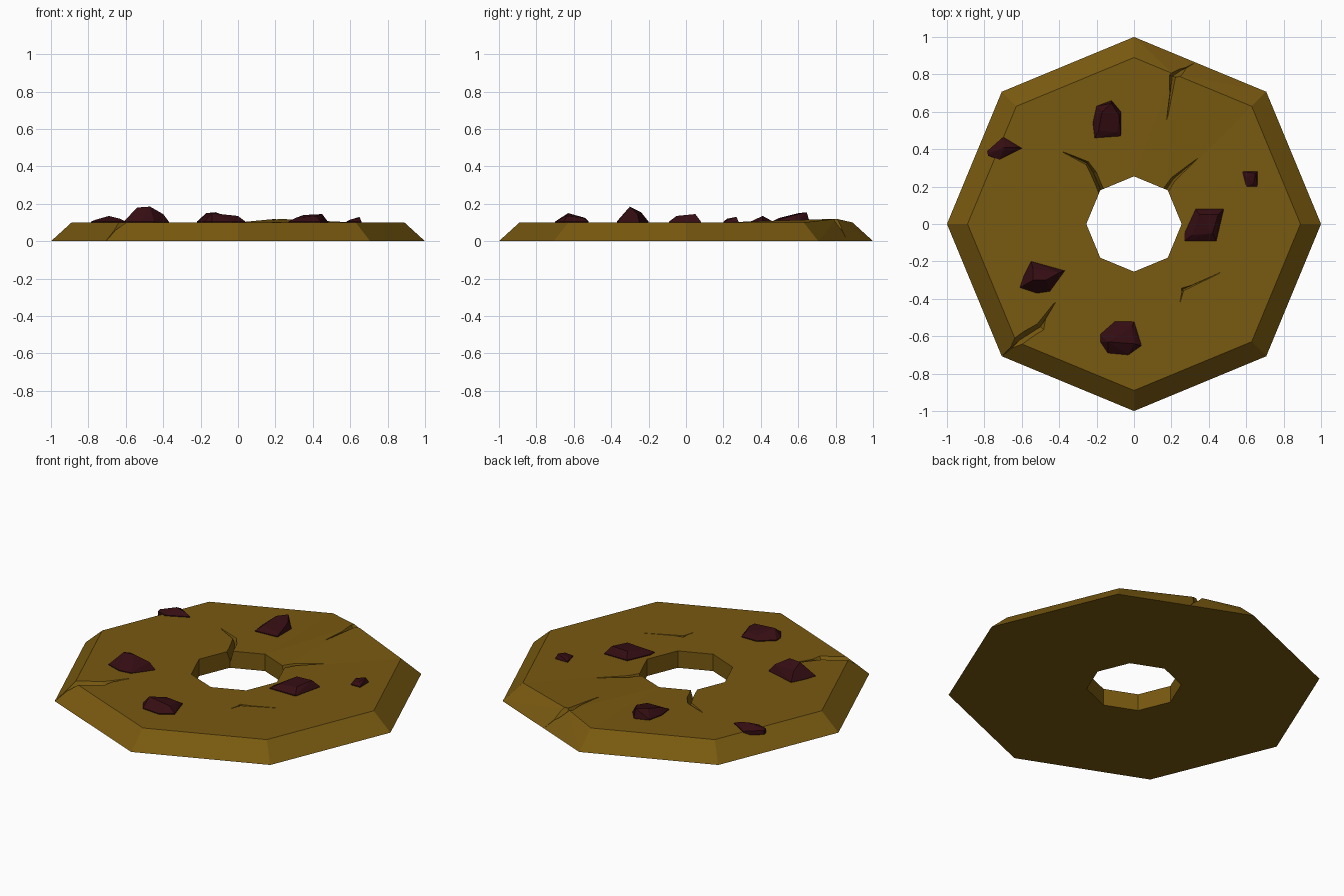
import bpy
import bmesh
import math
from mathutils import Vector

cube = bpy.data.objects.get("Cube")
if cube:
    bpy.data.objects.remove(cube, do_unlink=True)


def material(name, colour):
    mat = bpy.data.materials.new(name)
    mat.use_nodes = True
    mat.diffuse_color = (*colour, 1)
    shader = mat.node_tree.nodes["Principled BSDF"]
    shader.inputs["Base Color"].default_value = (*colour, 1)
    shader.inputs["Roughness"].default_value = 0.8
    return mat


dough = material("golden dough", (0.19, 0.10, 0.005))
chocolate = material("dark chocolate", (0.034, 0.004, 0.006))


def add_object(name, bm, mat):
    bmesh.ops.recalc_face_normals(bm, faces=bm.faces)
    mesh = bpy.data.meshes.new(name)
    bm.to_mesh(mesh)
    bm.free()
    mesh.materials.append(mat)
    obj = bpy.data.objects.new(name, mesh)
    bpy.context.collection.objects.link(obj)
    return obj


# Octagonal ring with a sloping rim and a straight central hole
SIDES = 8
TOP = 0.1


def ring(bm, radius, z):
    angles = [math.tau * i / SIDES for i in range(SIDES)]
    return [bm.verts.new((radius * math.cos(a), radius * math.sin(a), z)) for a in angles]


bm = bmesh.new()
rings = [ring(bm, 1, 0), ring(bm, 0.89, TOP), ring(bm, 0.255, TOP), ring(bm, 0.255, 0)]
for lower, upper in zip(rings, rings[1:] + rings[:1]):
    for i in range(SIDES):
        j = (i + 1) % SIDES
        bm.faces.new((lower[i], lower[j], upper[j], upper[i]))

# Slight lift of the top edge where the rear crack breaks through
start, end = rings[1][2], rings[1][1]
edge = bm.edges.get((start, end))
_, lifted = bmesh.utils.edge_split(edge, start, 0.33)
lifted.co.z = 0.12
for target in (rings[2][1], rings[2][2], rings[0][1], rings[0][2]):
    face = next(f for f in lifted.link_faces if target in f.verts)
    bmesh.utils.face_split(face, lifted, target)
body = add_object("cookie_body", bm, dough)


# Each crack is a V-shaped groove along a path of (x, y, surface z, half width, depth)
def crack(name, path):
    bm = bmesh.new()
    points = [Vector(p[:3]) for p in path]
    sections = []
    for i, (x, y, z, width, depth) in enumerate(path):
        along = points[min(i + 1, len(path) - 1)] - points[max(i - 1, 0)]
        side = Vector((-along.y, along.x, 0)).normalized()
        above = 0.06
        spread = side * width * (1 + min(above / depth, 1.5))
        high = Vector((x, y, z + above))
        sections.append([bm.verts.new(c) for c in
                         (high + spread, high - spread, Vector((x, y, z - depth)))])
    for a, b in zip(sections, sections[1:]):
        for i in range(3):
            j = (i + 1) % 3
            bm.faces.new((a[i], a[j], b[j], b[i]))
    bm.faces.new(sections[0])
    bm.faces.new(sections[-1][::-1])
    bmesh.ops.triangulate(bm, faces=bm.faces)
    cutter = add_object(name, bm, dough)
    cutter.hide_render = True
    cutter.hide_set(True)
    cut = body.modifiers.new(name, "BOOLEAN")
    cut.operation = "DIFFERENCE"
    cut.solver = "EXACT"
    cut.object = cutter
    return cutter


cutters = [
    crack("hole_crack_right", [(-.16, .14, TOP, .018, .07), (-.215, .27, TOP, .016, .05),
                               (-.25, .325, TOP, .012, .03), (-.38, .385, TOP, .001, .005)]),
    crack("hole_crack_left", [(.15, .15, TOP, .018, .06), (.21, .24, TOP, .012, .04),
                              (.34, .35, TOP, .001, .005)]),
    crack("short_crack", [(.245, -.42, TOP, .001, .005), (.26, -.35, TOP, .014, .02),
                          (.46, -.26, TOP, .001, .005)]),
    crack("corner_crack", [(-.71, -.71, 0, .003, .01), (-.61, -.62, TOP, .025, .04),
                           (-.5, -.55, TOP, .028, .03), (-.42, -.42, TOP, .001, .005)]),
    crack("rear_crack", [(.175, .56, .11, .001, .005), (.205, .79, .12, .018, .04),
                         (.25, .82, .08, .015, .03), (.34, .87, 0, .002, .01)]),
]

# Apply the grooves and drop their cutters
bpy.context.view_layer.update()
cut_mesh = bpy.data.meshes.new_from_object(
    body.evaluated_get(bpy.context.evaluated_depsgraph_get()))
body.modifiers.clear()
body.data = cut_mesh
for cutter in cutters:
    bpy.data.objects.remove(cutter, do_unlink=True)


# Chocolate chunks: faceted hulls between a base outline and a few top corners
def chunk(name, outline, peaks, base=0.09):
    bm = bmesh.new()
    for x, y in outline:
        bm.verts.new((x, y, base))
        bm.verts.new((x, y, TOP + 0.005))
    for peak in peaks:
        bm.verts.new(peak)
    hull = bmesh.ops.convex_hull(bm, input=bm.verts)
    loose = [v for v in hull["geom_interior"] if isinstance(v, bmesh.types.BMVert)]
    bmesh.ops.delete(bm, geom=loose, context="VERTS")
    add_object(name, bm, chocolate)


chunk("rear_chunk",
      [(-.2, .63), (-.12, .66), (-.07, .6), (-.07, .47), (-.21, .46), (-.22, .54)],
      [(-.17, .6, .15), (-.12, .645, .155), (-.08, .58, .14), (-.09, .49, .12), (-.19, .5, .125)])
chunk("front_chunk",
      [(-.1, -.52), (0, -.52), (.04, -.65), (-.03, -.7), (-.14, -.69), (-.18, -.63), (-.18, -.59)],
      [(-.14, -.63, .15), (0, -.64, .135), (-.01, -.55, .125), (-.09, -.54, .125)])
chunk("tall_chunk",
      [(-.55, -.2), (-.37, -.25), (-.45, -.36), (-.52, -.37), (-.61, -.34), (-.59, -.28)],
      [(-.54, -.3, .18), (-.47, -.3, .185), (-.4, -.26, .145), (-.54, -.24, .155)])
chunk("hole_side_chunk",
      [(.33, .08), (.48, .08), (.44, -.09), (.27, -.09), (.27, -.05)],
      [(.35, .05, .14), (.45, .05, .145), (.42, -.05, .135), (.31, -.06, .125)])
chunk("small_chunk",
      [(.58, .28), (.66, .28), (.66, .2), (.6, .2)],
      [(.65, .27, .13), (.64, .22, .12), (.6, .25, .115)])
chunk("rim_chunk",
      [(-.7, .465), (-.6, .405), (-.72, .345), (-.78, .365), (-.785, .39)],
      [(-.76, .385, .115), (-.69, .41, .135), (-.63, .41, .12)], base=0.08)
